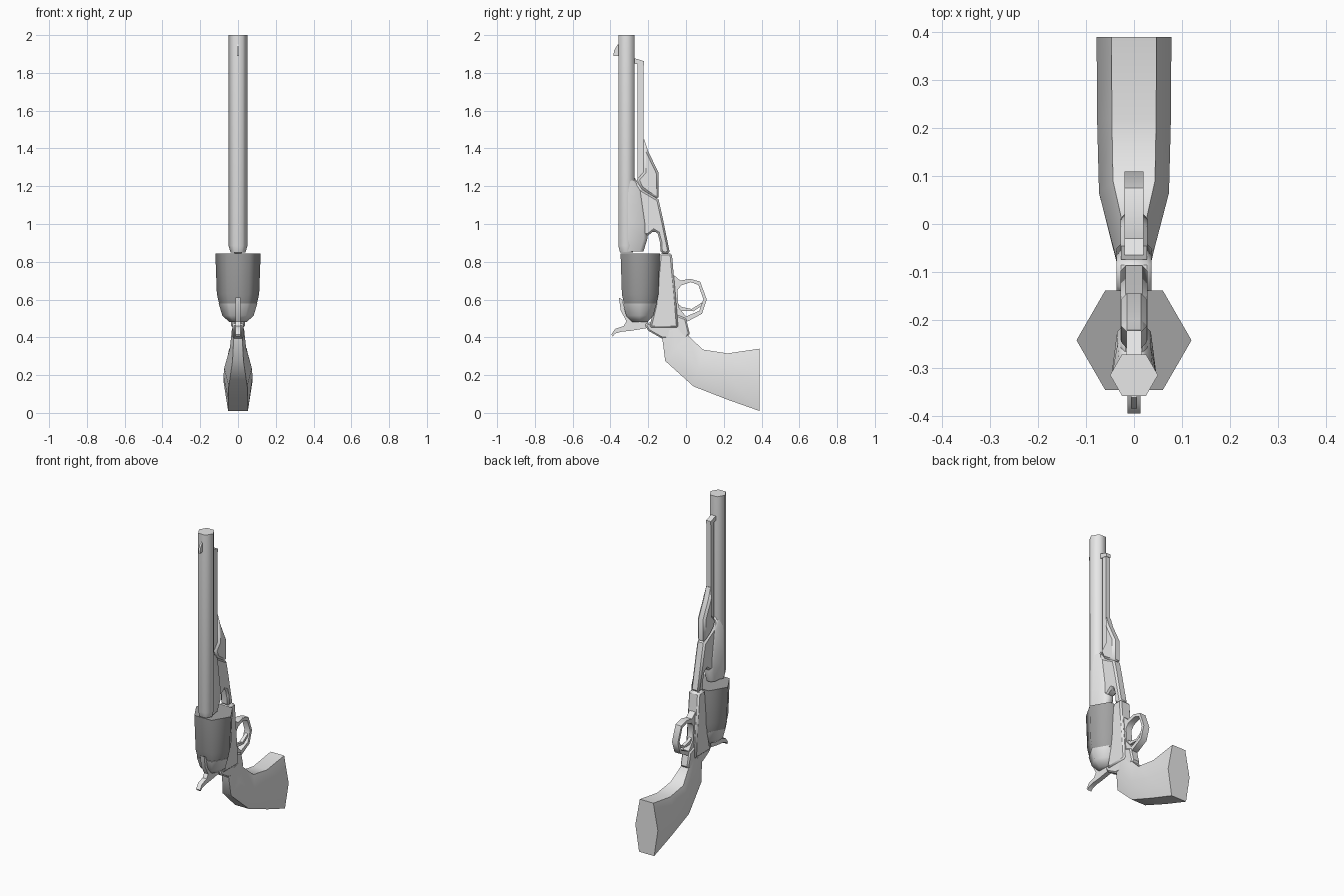
import bpy, bmesh
from math import sin, cos, radians, pi

cube = bpy.data.objects.get("Cube")
if cube:
    bpy.data.objects.remove(cube)


def material(name, value):
    m = bpy.data.materials.new(name)
    m.use_nodes = True
    colour = (value, value, value, 1)
    m.diffuse_color = colour
    m.node_tree.nodes["Principled BSDF"].inputs["Base Color"].default_value = colour
    return m


STEEL = material("light grey", 0.8)
DARK = material("dark grey", 0.36)


def finish(name, bm, mat, angle=62, bevel=0):
    """Turn a bmesh into a shaded object."""
    bmesh.ops.recalc_face_normals(bm, faces=bm.faces)
    mesh = bpy.data.meshes.new(name)
    bm.to_mesh(mesh)
    bm.free()
    mesh.materials.append(mat)
    ob = bpy.data.objects.new(name, mesh)
    bpy.context.collection.objects.link(ob)
    if bevel:
        mod = ob.modifiers.new("rounded edges", "BEVEL")
        mod.width = bevel
        mod.segments = 1
        mod.limit_method = "ANGLE"
        mod.angle_limit = radians(70)
    bpy.ops.object.select_all(action="DESELECT")
    ob.select_set(True)
    bpy.context.view_layer.objects.active = ob
    bpy.ops.object.shade_smooth_by_angle(angle=radians(angle))
    return ob


def loft(name, rings, mat, angle=62):
    """Skin a series of closed rings and cap both ends."""
    bm = bmesh.new()
    loops = [[bm.verts.new(p) for p in ring] for ring in rings]
    n = len(loops[0])
    for a, b in zip(loops, loops[1:]):
        for i in range(n):
            j = (i + 1) % n
            bm.faces.new((a[i], a[j], b[j], b[i]))
    bm.faces.new(loops[0])
    bm.faces.new(loops[-1])
    return finish(name, bm, mat, angle)


def hexagon(y, z, r):
    return [(r * cos(k * pi / 3), y + r * sin(k * pi / 3), z) for k in range(6)]


def turned(name, y, profile, mat):
    return loft(name, [hexagon(y, z, r) for z, r in profile], mat)


def plate(name, outline, half, bevel=0, mat=STEEL):
    """Side outline (y, z) extruded evenly across x."""
    bm = bmesh.new()
    face = bm.faces.new([bm.verts.new((-half, y, z)) for y, z in outline])
    out = bmesh.ops.extrude_face_region(bm, geom=[face])
    moved = [v for v in out["geom"] if isinstance(v, bmesh.types.BMVert)]
    bmesh.ops.translate(bm, verts=moved, vec=(2 * half, 0, 0))
    return finish(name, bm, mat, 40, bevel)


def band(name, outer, inner, half):
    """Closed ring between two side outlines."""
    bm = bmesh.new()
    loops = [[bm.verts.new((x, y, z)) for y, z in line]
             for line, x in ((outer, -half), (outer, half), (inner, half), (inner, -half))]
    n = len(outer)
    for k in range(4):
        a, b = loops[k], loops[(k + 1) % 4]
        for i in range(n):
            j = (i + 1) % n
            bm.faces.new((a[i], a[j], b[j], b[i]))
    return finish(name, bm, STEEL, 50)


# Barrel and sight
turned("barrel", -0.315, [(0.85, 0.04), (0.885, 0.05), (2.0, 0.05)], STEEL)
plate("front_sight", [(-0.35, 1.95), (-0.362, 1.95), (-0.38, 1.92), (-0.385, 1.89), (-0.35, 1.89)], 0.006)

# Rounded shoulder below the barrel, flowing into it
shoulder = []
for back, z, w in ((-0.275, 1.25, 0.04), (-0.23, 1.18, 0.046), (-0.205, 1.0, 0.047),
                   (-0.205, 0.92, 0.047), (-0.225, 0.855, 0.038)):
    shoulder.append([(w, -0.315, z), (w * 0.75, back - 0.02, z), (w * 0.35, back, z),
                     (-w * 0.35, back, z), (-w * 0.75, back - 0.02, z), (-w, -0.315, z)])
loft("barrel_shoulder", shoulder, STEEL)
plate("barrel_lug", [(-0.27, 1.24), (-0.23, 1.18), (-0.145, 1.13), (-0.125, 1.04), (-0.085, 0.845),
                     (-0.135, 0.845), (-0.137, 0.9), (-0.15, 0.95), (-0.17, 0.963),
                     (-0.2, 0.94), (-0.25, 0.94)], 0.028, 0.01)

# Loading lever
rod = [[(x, y, z) for x, y in ((-0.014, -0.258), (0.014, -0.258), (0.014, -0.225), (-0.014, -0.225))]
       for z in (1.23, 1.85)]
loft("lever_rod", rod, STEEL)
plate("lever_latch", [(-0.28, 1.88), (-0.28, 1.85), (-0.222, 1.84), (-0.222, 1.862)], 0.016)
plate("lever_body", [(-0.225, 1.46), (-0.2, 1.385), (-0.145, 1.27), (-0.145, 1.13), (-0.2, 1.16),
                     (-0.24, 1.19), (-0.26, 1.235), (-0.225, 1.275)], 0.027, 0.012)

# Rotating cylinder and recoil shield
turned("cylinder", -0.2425, [(0.57, 0.098), (0.63, 0.112), (0.845, 0.12)], DARK)
turned("recoil_shield", -0.245, [(0.48, 0.045), (0.515, 0.083), (0.578, 0.102)], STEEL)

# Frame
plate("frame", [(-0.14, 0.845), (-0.075, 0.845), (-0.04, 0.45), (-0.195, 0.45), (-0.165, 0.57)], 0.037, 0.01)
plate("frame_tang", [(-0.22, 0.47), (-0.2, 0.435), (-0.13, 0.395), (0.0, 0.39), (0.02, 0.42),
                     (0.0, 0.5), (-0.05, 0.52)], 0.028, 0.008)

# Hammer
plate("hammer", [(-0.355, 0.61), (-0.337, 0.6), (-0.325, 0.54), (-0.29, 0.495), (-0.2, 0.5),
                 (-0.2, 0.45), (-0.29, 0.435), (-0.34, 0.43), (-0.375, 0.42), (-0.388, 0.405),
                 (-0.395, 0.415), (-0.375, 0.445), (-0.33, 0.46), (-0.315, 0.485), (-0.345, 0.54)], 0.014)

# Trigger guard and trigger
band("trigger_guard",
     [(-0.065, 0.73), (-0.03, 0.7), (0.02, 0.71), (0.075, 0.695), (0.11, 0.6), (0.085, 0.525),
      (0.01, 0.485), (-0.055, 0.49)],
     [(-0.045, 0.65), (-0.025, 0.675), (0.025, 0.692), (0.065, 0.678), (0.092, 0.602), (0.07, 0.54),
      (0.0, 0.51), (-0.04, 0.56)], 0.02)
plate("trigger", [(-0.06, 0.59), (-0.02, 0.56), (0.03, 0.55), (0.085, 0.585), (0.08, 0.565),
                  (0.04, 0.538), (-0.02, 0.54), (-0.06, 0.56)], 0.01)

# Grip: six-sided sections given by upper point, lower point and half width
grip = []
for (ty, tz), (by, bz), w in (((0.0, 0.46), (-0.13, 0.43), 0.032), ((0.01, 0.41), (-0.11, 0.275), 0.043),
                              ((0.09, 0.335), (0.04, 0.14), 0.073), ((0.22, 0.315), (0.22, 0.07), 0.077),
                              ((0.39, 0.34), (0.39, 0.01), 0.078)):
    my, mz = (ty + by) / 2, (tz + bz) / 2
    grip.append([(0.6 * w, ty, tz), (w, my, mz), (0.67 * w, by, bz),
                 (-0.67 * w, by, bz), (-w, my, mz), (-0.6 * w, ty, tz)])
loft("grip", grip, STEEL, 70)
